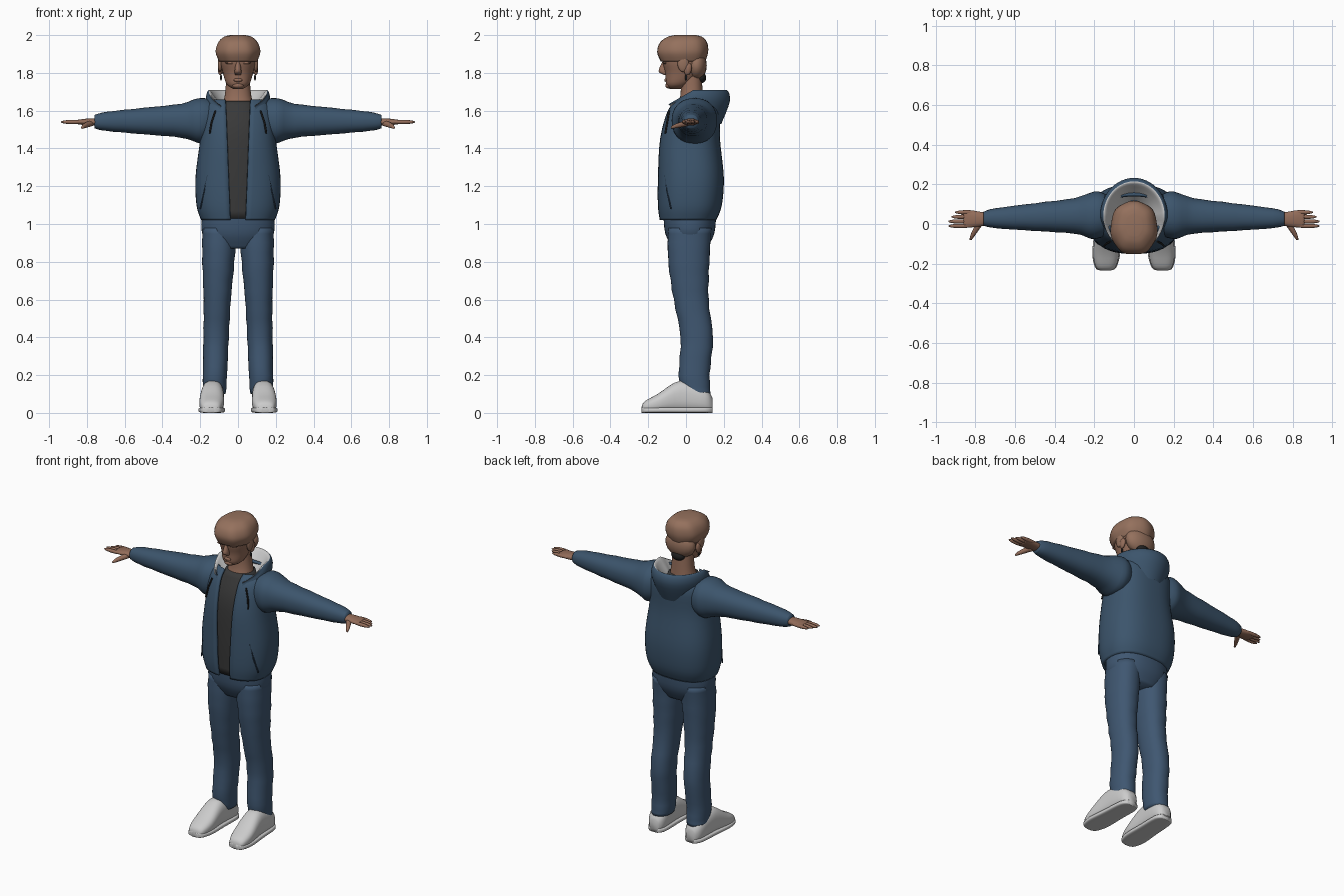
import bpy, bmesh, math
from mathutils import Matrix, Vector

if "Cube" in bpy.data.objects:
    bpy.data.objects.remove(bpy.data.objects["Cube"], do_unlink=True)


def material(name, *rgb):
    mat = bpy.data.materials.new(name)
    mat.use_nodes = True
    mat.diffuse_color = (*rgb, 1)
    shader = mat.node_tree.nodes["Principled BSDF"]
    shader.inputs["Base Color"].default_value = (*rgb, 1)
    shader.inputs["Roughness"].default_value = 0.8
    return mat


SKIN = material("warm skin", 0.29, 0.15, 0.1)
HAIR = material("light brown hair", 0.3, 0.165, 0.11)
NAVY = material("navy jacket", 0.045, 0.09, 0.15)
DENIM = material("blue denim", 0.05, 0.095, 0.165)
TRIM = material("dark navy trim", 0.02, 0.04, 0.07)
SHIRT = material("charcoal shirt", 0.04, 0.04, 0.04)
WHITE = material("off white", 0.6, 0.6, 0.6)
BLACK = material("soft black", 0.015, 0.015, 0.015)


def link(name, data):
    obj = bpy.data.objects.new(name, data)
    bpy.context.scene.collection.objects.link(obj)
    return obj


def finish(name, bm, *mats):
    mesh = bpy.data.meshes.new(name)
    bm.to_mesh(mesh)
    bm.free()
    for mat in mats:
        mesh.materials.append(mat)
    mesh.polygons.foreach_set("use_smooth", [True] * len(mesh.polygons))
    return link(name, mesh)


def spline(keys, steps=4):
    """Smooth rows passing through a few key rows."""
    keys = [Vector(key) for key in keys]
    last = len(keys) - 1
    rows = []
    for i in range(last):
        a, b, c, d = keys[max(i - 1, 0)], keys[i], keys[i + 1], keys[min(i + 2, last)]
        for step in range(steps):
            t = step / steps
            curve = (2 * a - 5 * b + 4 * c - d) + t * (3 * (b - c) + d - a)
            rows.append(b + t / 2 * ((c - a) + t * curve))
    return rows + [keys[-1]]


def skin_rows(bm, rows, closed):
    """Join neighbouring rows of points with quads."""
    verts = [[bm.verts.new(point) for point in row] for row in rows]
    count = len(verts[0])
    for low, high in zip(verts, verts[1:]):
        for j in range(count if closed else count - 1):
            k = (j + 1) % count
            bm.faces.new((low[j], low[k], high[k], high[j]))
    return verts


def power(value, exponent):
    return math.copysign(abs(value) ** exponent, value)


def loft(name, keys, mat, axis="z", square=0.9, side=1, ripple=0, fold=0, count=36):
    """Closed tube; each key is (position, centre a, half a, centre b, half b)."""
    rows = []
    for pos, ca, ra, cb, rb in spline(keys):
        row = []
        for j in range(count):
            angle = math.tau * j / count
            swell = 1 + ripple * math.sin(7 * angle + 9 * pos) + fold * math.sin(70 * pos + angle)
            a = ca + ra * swell * power(math.sin(angle), square)
            b = cb - rb * swell * power(math.cos(angle), square)
            x, y, z = {"z": (a, b, pos), "x": (pos, a, b), "y": (a, pos, b)}[axis]
            row.append((side * x, y, z))
        rows.append(row)
    bm = bmesh.new()
    verts = skin_rows(bm, rows, True)
    bm.faces.new(verts[0])
    bm.faces.new(verts[-1])
    bmesh.ops.recalc_face_normals(bm, faces=bm.faces)
    return finish(name, bm, mat)


def upright(name, keys, mat, **options):
    """Centred vertical loft from keys of (height, half width, front, back)."""
    rings = [(z, 0, half, (front + back) / 2, (back - front) / 2) for z, half, front, back in keys]
    return loft(name, rings, mat, **options)


def ball(name, centre, size, mat, tilt=0):
    bm = bmesh.new()
    place = Matrix.Translation(centre) @ Matrix.Rotation(tilt, 4, "X") @ Matrix.Diagonal((*size, 1))
    bmesh.ops.create_uvsphere(bm, u_segments=20, v_segments=12, radius=1, matrix=place)
    return finish(name, bm, mat)


def cord(name, points, radius, mat, side):
    curve = bpy.data.curves.new(name, "CURVE")
    curve.dimensions, curve.bevel_depth, curve.use_fill_caps = "3D", radius, True
    path = curve.splines.new("POLY")
    path.points.add(len(points) - 1)
    for target, (x, y, z) in zip(path.points, points):
        target.co = (side * x, y, z, 1)
    curve.materials.append(mat)
    link(name, curve)


# Jacket body: a thick shell, open down the front
body_keys = [(1.02, .195, -.14, .16), (1.1, .22, -.15, .19), (1.25, .225, -.15, .2),
             (1.45, .2, -.14, .18), (1.6, .19, -.1, .18), (1.66, .15, -.05, .15)]
rows = []
for z, half, front, back in spline(body_keys):
    start = math.asin((.04 * z / half) ** 1.25)
    row = []
    for j in range(49):
        angle = start + (math.tau - 2 * start) * j / 48
        depth = (back - front) / 2 * power(math.cos(angle), .8)
        row.append((half * power(math.sin(angle), .8), (front + back) / 2 - depth, z))
    rows.append(row)
bm = bmesh.new()
skin_rows(bm, rows, False)
shell = finish("jacket_body", bm, NAVY).modifiers.new("thickness", "SOLIDIFY")
shell.thickness, shell.offset = .014, -1

# Hood: pale lining up to the rim, then navy hanging down the back
rows = []
for i, (radius, height) in enumerate(spline([(.07, 1.6), (.12, 1.67), (.155, 1.71), (.17, 1.65), (.13, 1.53)])):
    row = []
    for j in range(41):
        angle = math.radians(7 * (j - 20))
        dip = max(0, -math.cos(angle))
        reach = radius - (.03 * dip if i > 8 else 0)
        row.append((reach * math.sin(angle), .04 + 1.13 * reach * math.cos(angle), height - .1 * dip))
    rows.append(row)
bm = bmesh.new()
skin_rows(bm, rows, False)
for i, face in enumerate(bm.faces):
    face.material_index = int(i // 40 >= 8)
finish("hood", bm, WHITE, NAVY)

# Shirt and trouser seat
upright("shirt", [(1.03, .14, -.125, .1), (1.25, .15, -.13, .1), (1.5, .14, -.115, .1),
                  (1.65, .085, -.05, .1)], SHIRT, square=.8)
upright("trouser_seat", [(.87, .13, -.07, .11), (.95, .19, -.11, .15), (1.06, .19, -.12, .16)], DENIM)

# Neck, head and face
upright("neck", [(1.58, .1, -.07, .1), (1.68, .07, -.03, .09), (1.82, .06, -.03, .08)], SKIN)
upright("head", [(1.715, .025, -.085, -.03), (1.74, .06, -.105, .02), (1.8, .08, -.11, .08),
                 (1.87, .095, -.125, .1), (1.94, .08, -.1, .09)], SKIN)
upright("nose", [(1.79, .015, -.12, -.09), (1.81, .018, -.145, -.09), (1.86, .01, -.125, -.09)], SKIN)
ball("lips", (0, -.105, 1.762), (.023, .01, .01), SKIN)
ball("chin", (0, -.09, 1.733), (.03, .02, .016), SKIN)

# Hair: rippled crown with fringe, and a shorter back
upright("hair_crown", [(1.86, .1, -.135, .1), (1.91, .118, -.155, .115), (1.96, .105, -.14, .11),
                       (1.99, .075, -.1, .085), (2, .04, -.06, .05)], HAIR, ripple=.018)
ball("hair_back", (0, .055, 1.84), (.1, .055, .08), HAIR)
ball("nape_hair", (0, .08, 1.775), (.045, .027, .03), BLACK)

for side, tag in ((1, "left_"), (-1, "right_")):
    # Face sides
    ball(tag + "brow", (side * .038, -.112, 1.853), (.03, .01, .007), SKIN)
    ball(tag + "ear", (side * .094, .01, 1.82), (.013, .02, .033), SKIN, tilt=-.2)
    ball(tag + "earring", (side * .09, 0, 1.775), (.006, .006, .015), BLACK)
    ball(tag + "sideburn", (side * .095, -.015, 1.85), (.012, .03, .045), HAIR)

    # Sleeve: round tube tapering from shoulder to cuff
    sleeve = [(.13, .1), (.2, .12), (.3, .09), (.5, .07), (.7, .05), (.76, .035)]
    loft(tag + "sleeve", [(x, .05 - .03 * x, r, 1.55 - .01 * x, r) for x, r in sleeve], NAVY,
         axis="x", side=side, fold=.015)

    # Hand
    loft(tag + "palm", [(.73, .025, .03, 1.54, .02), (.8, .025, .04, 1.54, .018),
                        (.86, .025, .045, 1.54, .01)], SKIN, axis="x", side=side)
    for i in range(4):
        tip = .92 + .02 * math.sin(i + 1)
        ball(f"{tag}finger_{i + 1}", (side * (tip - .06), .023 * i - .01, 1.54), (.06, .011, .011), SKIN)
    loft(tag + "thumb", [(.01, .775, .02, 1.535, .016), (-.05, .81, .013, 1.52, .012),
                         (-.08, .825, .006, 1.51, .006)], SKIN, axis="y", side=side)

    # Trouser leg with folds: keys of (height, half width, centre depth)
    leg = [(.1, .06, .055), (.2, .064, .043), (.4, .067, .057), (.6, .072, .027),
           (.8, .085, .015), (.98, .09, .02)]
    loft(tag + "trouser_leg", [(z, .128 - .03 * z, r, y, r * 1.28) for z, r, y in leg], DENIM,
         side=side, fold=.025)
    ball(tag + "ankle", (side * .125, .07, .12), (.035, .045, .06), SKIN)

    # Shoe from heel to toe: keys of (depth, half width, height)
    shoe = [(.14, .03, .08), (.1, .055, .13), (-.03, .06, .17), (-.15, .065, .1),
            (-.22, .048, .06), (-.235, .02, .03)]
    loft(tag + "shoe", [(y, .134 - .04 * y, r, h / 2, h / 2) for y, r, h in shoe], WHITE,
         axis="y", square=.8, side=side)
    loft(tag + "shoe_sole", [(y, .134 - .04 * y, r + .005, .015, .015) for y, r, h in shoe], WHITE,
         axis="y", square=.5, side=side)

    # Drawstring and pocket seam
    cord(tag + "drawstring", [(.12, -.09, 1.6), (.14, -.1, 1.54), (.15, -.11, 1.48)], .005, BLACK, side)
    cord(tag + "pocket_seam", [(.16, -.11, 1.26), (.18, -.1, 1.17), (.2, -.08, 1.08)], .004, TRIM, side)
